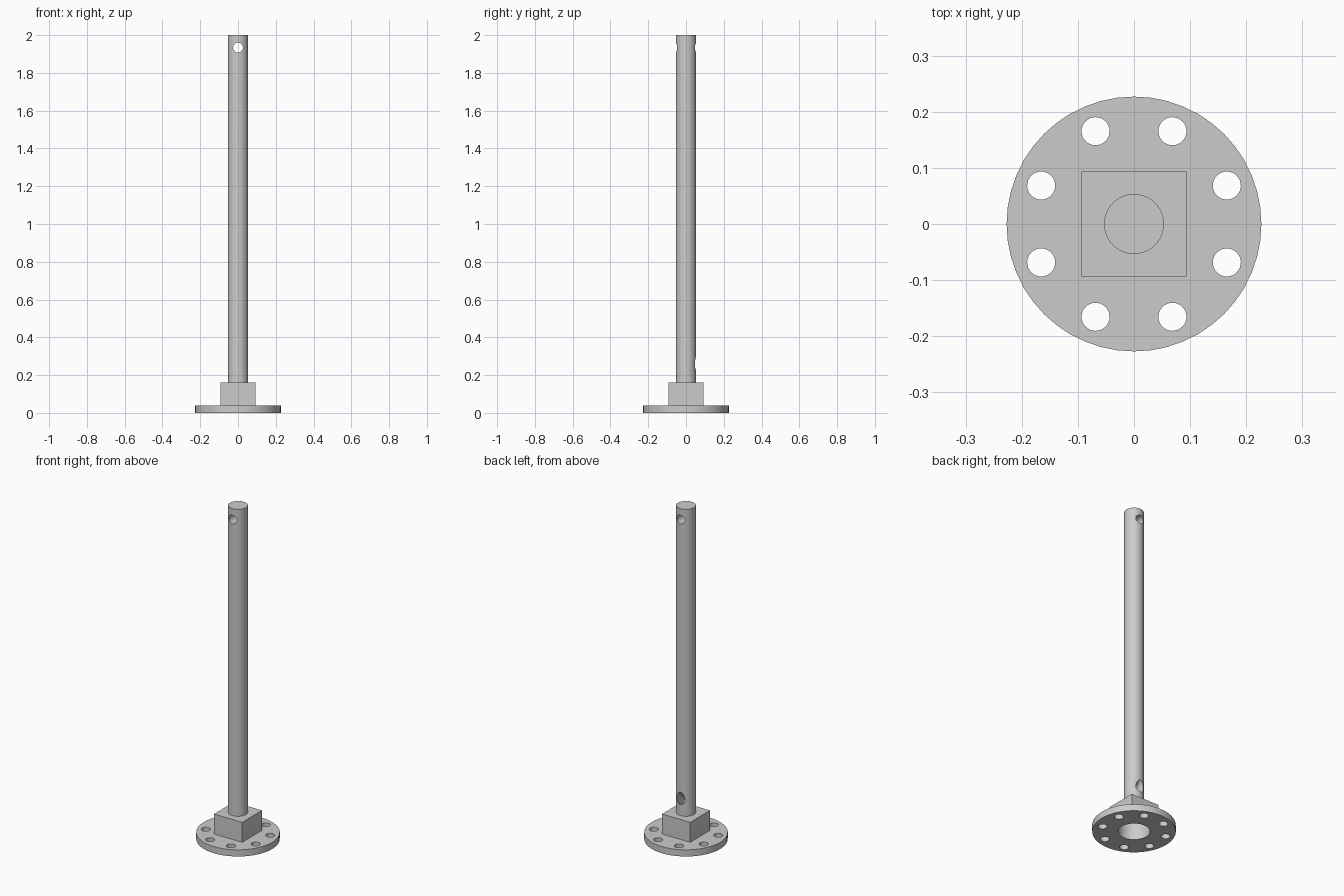
import bpy
import math
from mathutils import Vector

cube = bpy.data.objects.get("Cube")
if cube:
    bpy.data.objects.remove(cube, do_unlink=True)

# One plain grey material
GREY = (0.6, 0.6, 0.6, 1)
metal = bpy.data.materials.new("grey_metal")
metal.use_nodes = True
metal.diffuse_color = GREY
metal.node_tree.nodes["Principled BSDF"].inputs["Base Color"].default_value = GREY


def rod(name, radius, start, end, sides=48):
    """Cylinder running between two points."""
    a, b = Vector(start), Vector(end)
    bpy.ops.mesh.primitive_cylinder_add(
        vertices=sides, radius=radius, depth=(b - a).length, location=(a + b) / 2,
        rotation=(b - a).to_track_quat('Z', 'Y').to_euler())
    obj = bpy.context.object
    obj.name = name
    obj.data.materials.append(metal)
    return obj


def activate(obj):
    bpy.ops.object.select_all(action='DESELECT')
    obj.select_set(True)
    bpy.context.view_layer.objects.active = obj


def cut(obj, cutters):
    """Subtract each cutter from the part."""
    activate(obj)
    for cutter in cutters:
        cutter.hide_render = True
        mod = obj.modifiers.new("hole", 'BOOLEAN')
        mod.operation = 'DIFFERENCE'
        mod.solver = 'EXACT'
        mod.object = cutter
        bpy.ops.object.modifier_apply(modifier=mod.name)


# Solid parts
FLANGE_TOP, BLOCK_TOP = 0.04, 0.16
flange = rod("base_flange", 0.227, (0, 0, 0), (0, 0, FLANGE_TOP))
pole = rod("pole", 0.0535, (0, 0, BLOCK_TOP), (0, 0, 2))
bpy.ops.mesh.primitive_cube_add(size=1, location=(0, 0, (FLANGE_TOP + BLOCK_TOP) / 2))
block = bpy.context.object
block.name = "square_block"
block.scale = (0.187, 0.187, BLOCK_TOP - FLANGE_TOP)
bpy.ops.object.transform_apply(location=False, rotation=False, scale=True)
block.data.materials.append(metal)

# Ring of bolt holes
bolts = []
for i in range(8):
    angle = math.radians(22.5 + 45 * i)
    x, y = 0.179 * math.cos(angle), 0.179 * math.sin(angle)
    bolts.append(rod("bolt_hole_cutter", 0.025, (x, y, -0.1), (x, y, 0.1), 32))

# Bore under the base, cable passage out of the back, cross hole near the top
bore = rod("bore_cutter", 0.087, (0, 0, -0.1), (0, 0, 0.125))
riser = rod("riser_cutter", 0.0262, (0, 0, 0.1), (0, 0, 0.215), 32)
outlet = rod("outlet_cutter", 0.026, (0, 0, 0.21), (0, 0.2, 0.41), 32)
cross = rod("cross_hole_cutter", 0.026, (0, -0.2, 1.934), (0, 0.2, 1.934), 32)

cut(flange, bolts + [bore])
cut(block, [bore, riser])
cut(pole, [riser, outlet, cross])

for cutter in bolts + [bore, riser, outlet, cross]:
    bpy.data.objects.remove(cutter, do_unlink=True)

# Smooth the round walls, keep the rims sharp
for part in (flange, block, pole):
    activate(part)
    bpy.ops.object.shade_smooth_by_angle(angle=math.radians(30))
